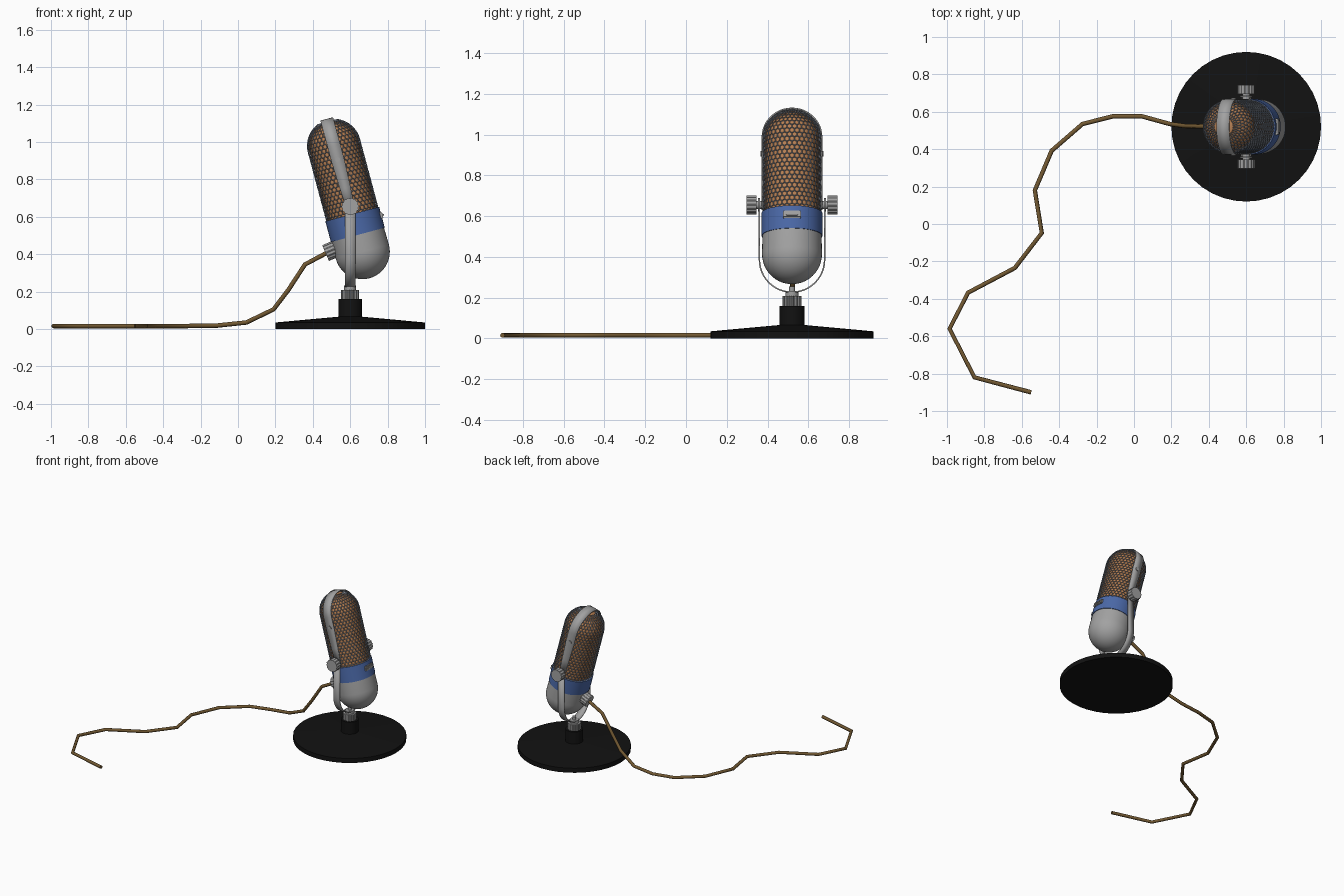
import bpy, bmesh, math
from mathutils import Matrix, Vector

if "Cube" in bpy.data.objects:
    bpy.data.objects.remove(bpy.data.objects["Cube"])

def material(name, rgb):
    m = bpy.data.materials.new(name)
    m.diffuse_color = (*rgb, 1)
    m.use_nodes = True
    m.node_tree.nodes["Principled BSDF"].inputs["Base Color"].default_value = m.diffuse_color
    return m

GREY = material("satin metal", (0.36, 0.36, 0.36))
BLUE = material("blue band", (0.07, 0.14, 0.39))
BLACK = material("black base", (0.006, 0.006, 0.006))
BROWN = material("copper core", (0.48, 0.22, 0.09))
WIRE = material("grille wire", (0.23, 0.26, 0.31))
CORD = material("tan cord", (0.17, 0.10, 0.032))

CX, CY, PIVOT_Z = 0.6, 0.52, 0.655
STAND = Matrix.Translation((CX, CY, 0))
PIVOT = Matrix.Translation((CX, CY, PIVOT_Z))
MIC = PIVOT @ Matrix.Rotation(math.radians(-15), 4, 'Y')
TOP, LOW = 0.336, -0.25          # dome centres along the tilted axis

def finish(bm, name, mat, matrix):
    bmesh.ops.remove_doubles(bm, verts=bm.verts, dist=1e-5)
    bmesh.ops.recalc_face_normals(bm, faces=bm.faces)
    me = bpy.data.meshes.new(name)
    bm.to_mesh(me)
    bm.free()
    me.materials.append(mat)
    ob = bpy.data.objects.new(name, me)
    ob.matrix_world = matrix
    bpy.context.collection.objects.link(ob)
    return ob

def lathe(name, profile, mat, matrix, n=48, rib=1.0):
    """Revolve (radius, height) points round z; rib < 1 cuts knurl grooves."""
    bm = bmesh.new()
    rings = []
    for r, z in profile:
        ring = []
        for k in range(n):
            a = 2 * math.pi * k / n
            q = r * (rib if (k // 2) % 2 else 1)
            ring.append(bm.verts.new((q * math.cos(a), q * math.sin(a), z)))
        rings.append(ring)
    for a, b in zip(rings, rings[1:]):
        for k in range(n):
            j = (k + 1) % n
            bm.faces.new((a[k], a[j], b[j], b[k]))
    return finish(bm, name, mat, matrix)

def cylinder(name, r, z0, z1, mat, matrix, n=32, rib=1.0):
    return lathe(name, [(0, z0), (r, z0), (r, z1), (0, z1)], mat, matrix, n, rib)

def ribbon(name, points, mat, matrix, thick):
    """Strap through (y, z, half width) points, width along x."""
    bm = bmesh.new()
    rows = [[bm.verts.new((s * w, y, z)) for s in (-1, 1)] for y, z, w in points]
    for a, b in zip(rows, rows[1:]):
        bm.faces.new((a[0], a[1], b[1], b[0]))
    ob = finish(bm, name, mat, matrix)
    mod = ob.modifiers.new("thickness", 'SOLIDIFY')
    mod.thickness, mod.offset = thick, 0
    return ob

def along(p, d):
    return Matrix.Translation(p) @ Vector(d).to_track_quat('Z', 'Y').to_matrix().to_4x4()

def dome(r, centre, sign, steps=12):
    arc = [math.pi / 2 * i / steps for i in range(steps + 1)]
    return [(r * math.cos(a), centre + sign * r * math.sin(a)) for a in arc]

# Stand: flat round foot with post, knurled collar and swivel
lathe("base", [(0, 0), (0.4, 0), (0.4, 0.035), (0.062, 0.066), (0.062, 0.16), (0, 0.16)],
      BLACK, STAND, 40)
cylinder("stand_collar", 0.048, 0.16, 0.208, GREY, STAND, 56, 0.9)
cylinder("swivel", 0.032, 0.205, 0.232, GREY, STAND)
cylinder("swivel_bolt", 0.014, 0.23, 0.255, GREY, STAND, 16)

# U-shaped yoke
R = 0.16
arc = [math.pi * i / 24 for i in range(25)]
yoke = [(-R, PIVOT_Z, 0.027)]
yoke += [(-R * math.cos(a), 0.387 - R * math.sin(a), 0.027) for a in arc]
yoke += [(R, PIVOT_Z, 0.027)]
ribbon("yoke", yoke, GREY, STAND, 0.007)

# Thumb screws on both sides of the yoke
for side in (-1, 1):
    m = along((CX, CY, PIVOT_Z), (0, side, 0))
    tag = "front" if side < 0 else "back"
    cylinder("pivot_pin_" + tag, 0.02, 0.13, 0.178, GREY, m, 24)
    cylinder("pivot_washer_" + tag, 0.033, 0.158, 0.166, GREY, m, 24)
    cylinder("thumb_knob_" + tag, 0.047, 0.174, 0.222, GREY, m, 56, 0.92)

# Microphone body: lower shell, coloured band, core behind the grille
lathe("lower_shell", dome(0.147, LOW, -1)[::-1] + [(0.145, -0.15), (0, -0.15)], GREY, MIC)
lathe("band", [(0, -0.157), (0.149, -0.157), (0.149, -0.042), (0, -0.042)], BLUE, MIC)
lathe("grille_core", [(0, -0.05), (0.136, -0.05)] + dome(0.136, TOP, 1), BROWN, MIC)

# Honeycomb wire grille wrapped round the cylinder and over the dome
def wrap(u, v, r=0.1415):
    phi = max(0, v - (TOP + 0.042)) / r
    z = -0.042 + v if phi == 0 else TOP + r * math.sin(phi)
    q = r * math.cos(phi)
    return (q * math.cos(u), q * math.sin(u), z)

N = 36
W = 2 * math.pi * 0.1415 / N
ROW = W * math.sqrt(3) / 2
CORNERS = [(0, -2), (0.5, -1), (0.5, 1), (0, 2), (-0.5, 1), (-0.5, -1)]
bm = bmesh.new()
for j in range(int((TOP + 0.042 + 0.1415 * 1.36) / ROW)):
    for i in range(N):
        bm.faces.new([bm.verts.new(wrap((i + j % 2 / 2 + cx) * 2 * math.pi / N,
                                        max(0, j * ROW + cy * W / (2 * math.sqrt(3)))))
                      for cx, cy in CORNERS])
grille = finish(bm, "wire_grille", WIRE, MIC)
mod = grille.modifiers.new("wires", 'WIREFRAME')
mod.thickness, mod.offset, mod.use_even_offset = 0.006, 0, False

# Tapered metal strap running over the top of the grille
S = 0.146
strap = [(-S, -0.02, 0.022), (-S, 0.1, 0.029), (-S, 0.25, 0.035)]
strap += [(-S * math.cos(a), TOP + S * math.sin(a), 0.035) for a in arc]
strap += [(-y, z, w) for y, z, w in strap[2::-1]]
ribbon("top_strap", strap, GREY, MIC, 0.006)
for side in (-1, 1):
    for h in (0.12, 0.26, 0.38):
        if h == 0.26:
            cylinder("strap_screw", 0.013, 0.145, 0.154, GREY,
                     MIC @ along((0, 0, h), (0, side, 0)), 16)

# Slide switch on the band
def box(name, size, centre, mat):
    bm = bmesh.new()
    bmesh.ops.create_cube(bm, size=1)
    bmesh.ops.scale(bm, vec=size, verts=bm.verts)
    bmesh.ops.bevel(bm, geom=bm.edges[:], offset=min(size) * 0.25, segments=2, affect='EDGES')
    return finish(bm, name, mat, MIC @ Matrix.Translation(centre))
box("switch_plate", (0.018, 0.09, 0.036), (0.147, 0, -0.088), GREY)
box("switch_slider", (0.012, 0.06, 0.014), (0.157, 0, -0.088), GREY)

# Cable connector on the lower shell
d = Vector((-0.92, 0, -0.39))
conn = along(Vector((0.494, CY, 0.417)) - d * 0.028, d)
cylinder("connector_neck", 0.03, -0.05, 0.005, GREY, conn)
cylinder("connector_knob", 0.046, 0, 0.056, GREY, conn, 56, 0.92)

# Cable drooping to the floor and wandering across it
path = [(0.48, 0.52, 0.41), (0.358, 0.522, 0.345), (0.27, 0.524, 0.21), (0.19, 0.535, 0.105),
        (0.045, 0.575, 0.035), (-0.115, 0.575, 0.018), (-0.275, 0.535, 0.016),
        (-0.44, 0.392, 0.016), (-0.53, 0.18, 0.016), (-0.493, -0.048, 0.016),
        (-0.637, -0.235, 0.016), (-0.887, -0.367, 0.016), (-0.986, -0.56, 0.016),
        (-0.853, -0.82, 0.016), (-0.55, -0.9, 0.016)]
cu = bpy.data.curves.new("cable", 'CURVE')
cu.dimensions, cu.bevel_depth, cu.bevel_resolution, cu.use_fill_caps = '3D', 0.012, 2, True
sp = cu.splines.new('POLY')
sp.points.add(len(path) - 1)
for p, co in zip(sp.points, path):
    p.co = (*co, 1)
cu.materials.append(CORD)
bpy.context.collection.objects.link(bpy.data.objects.new("cable", cu))

# Smooth shading with crisp edges
meshes = [o for o in bpy.data.objects if o.type == 'MESH' and o is not grille]
for o in meshes:
    o.select_set(True)
bpy.context.view_layer.objects.active = meshes[0]
bpy.ops.object.shade_smooth_by_angle(angle=math.radians(35))
